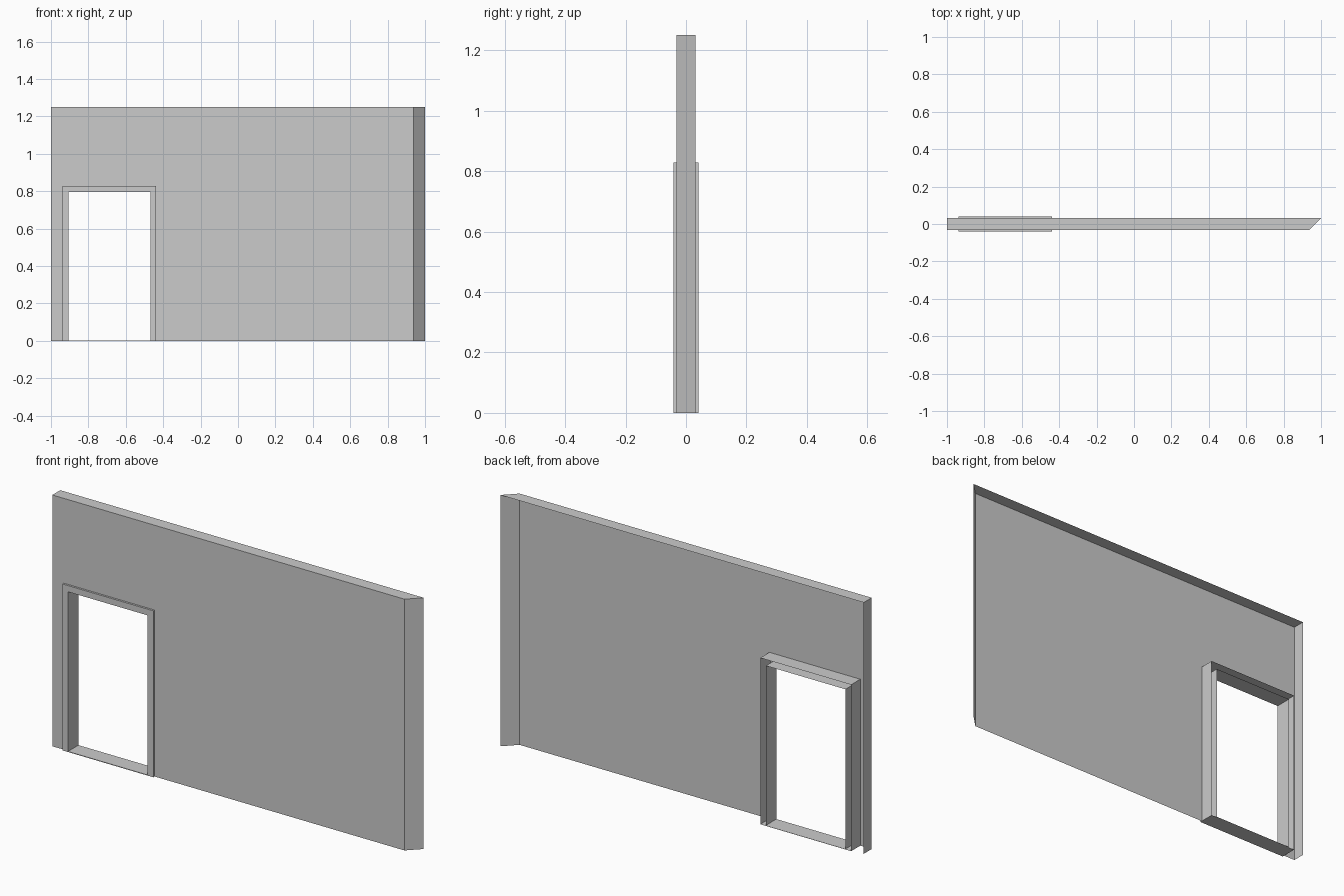
import bpy
import bmesh

if "Cube" in bpy.data.objects:
    bpy.data.objects.remove(bpy.data.objects["Cube"])

WALL_Y = 0.031       # half thickness of the wall
FRAME_Y = 0.041      # half depth of the door frame
HEIGHT = 1.25
MITRE_X = 0.9375     # front edge of the slanted end
DOOR_L, DOOR_R, DOOR_TOP = -0.9375, -0.4375, 0.828   # outside of the frame
TRIM = 0.031         # width of the frame
SILL = 0.003         # height of the threshold


def rect(x0, x1, z0, z1, y):
    """Corners counter-clockwise as seen from the front."""
    return [(x0, y, z0), (x1, y, z0), (x1, y, z1), (x0, y, z1)]


def bridge(bm, a, b, closed=True):
    """Row of quads from loop a to loop b."""
    n = len(a)
    for i in range(n if closed else n - 1):
        j = (i + 1) % n
        bm.faces.new((a[j], a[i], b[i], b[j]))


def finish(bm, name):
    mesh = bpy.data.meshes.new(name)
    bm.to_mesh(mesh)
    bm.free()
    obj = bpy.data.objects.new(name, mesh)
    bpy.context.collection.objects.link(obj)
    return obj


def add(bm, points):
    return [bm.verts.new(p) for p in points]


# Wall panel: front with a doorway notch, mitred right end, open back and base
bm = bmesh.new()
y = -WALL_Y
rim = add(bm, [(MITRE_X, y, 0), (MITRE_X, y, HEIGHT), (-1, y, HEIGHT), (-1, y, 0)])
notch = add(bm, [(DOOR_L, y, 0), (DOOR_L, y, DOOR_TOP),
                 (DOOR_R, y, DOOR_TOP), (DOOR_R, y, 0)])
bm.faces.new(rim + notch)
back = add(bm, [(1, -y, 0), (1, -y, HEIGHT), (-1, -y, HEIGHT), (-1, -y, 0)])
bridge(bm, rim, back, closed=False)
finish(bm, "wall_panel")

# Door frame: front trim with outer casing and inner lining, open at the back
bm = bmesh.new()
outer_size = (DOOR_L, DOOR_R, 0, DOOR_TOP)
inner_size = (DOOR_L + TRIM, DOOR_R - TRIM, SILL, DOOR_TOP - TRIM)
outer, outer_back = (add(bm, rect(*outer_size, s * FRAME_Y)) for s in (-1, 1))
inner, inner_back = (add(bm, rect(*inner_size, s * FRAME_Y)) for s in (-1, 1))
bridge(bm, inner, outer)             # front trim
bridge(bm, outer, outer_back)        # outer casing
bridge(bm, inner_back, inner)        # inner lining
finish(bm, "door_frame")
